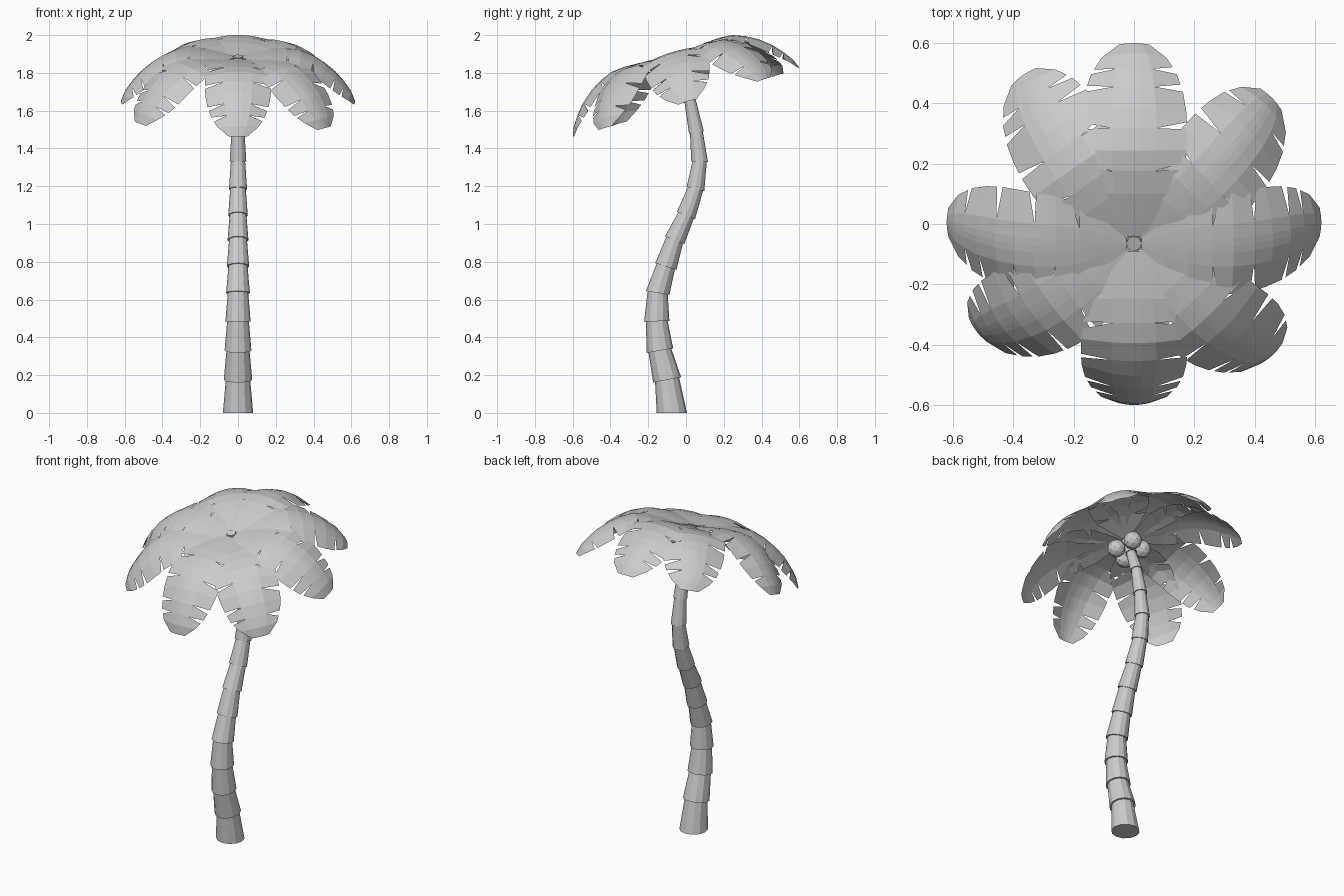
import bpy, bmesh, math, random
from mathutils import Vector, Matrix

if "Cube" in bpy.data.objects:
    bpy.data.objects.remove(bpy.data.objects["Cube"])

random.seed(4)


def finish(bm, name, matrix=None):
    mesh = bpy.data.meshes.new(name)
    bm.to_mesh(mesh)
    bm.free()
    ob = bpy.data.objects.new(name, mesh)
    bpy.context.collection.objects.link(ob)
    if matrix:
        ob.matrix_world = matrix
    return ob


# Trunk: S-shaped path (y, z), one flared cone per growth ring
PATH = [(-.075, 0), (-.10, .175), (-.138, .33), (-.155, .485), (-.15, .635),
        (-.107, .775), (-.06, .915), (0, 1.045), (.05, 1.185), (.072, 1.33),
        (.055, 1.485), (.022, 1.65), (-.025, 1.78), (-.065, 1.888)]
SIDES = 12
pts = [Vector((0, y, z)) for y, z in PATH]


def ring(bm, i, radius):
    a, b = pts[max(i - 1, 0)], pts[min(i + 1, len(pts) - 1)]
    t = Vector((0, 0, 1)) if i == 0 else (b - a).normalized()
    side = Vector((1, 0, 0))
    up = t.cross(side)
    return [bm.verts.new(pts[i] + radius * (math.cos(k * math.tau / SIDES) * side
                                            + math.sin(k * math.tau / SIDES) * up))
            for k in range(SIDES)]


def trunk_radius(i):
    return .080 - .0270 * pts[i].z


bm = bmesh.new()
for i in range(len(pts) - 1):
    low = ring(bm, i, trunk_radius(i))
    high = ring(bm, i + 1, trunk_radius(i + 1) * .86)
    for k in range(SIDES):
        j = (k + 1) % SIDES
        bm.faces.new((low[k], low[j], high[j], high[k]))
    bm.faces.new(low[::-1])
    bm.faces.new(high)
finish(bm, "trunk")

# Crown frame, tilted towards the front
CROWN = Matrix.Translation((0, -.065, 1.88)) @ Matrix.Rotation(math.radians(17), 4, 'X')

# Frond rows: distance out, height, half width, edge droop
ROWS = [(.025, 0, .02, 0), (.10, .012, .085, .004), (.18, .024, .145, .010),
        (.26, .028, .168, .018), (.33, .022, .175, .026), (.40, -.006, .176, .036),
        (.46, -.042, .173, .044), (.52, -.092, .162, .045), (.565, -.145, .142, .036),
        (.60, -.195, .108, .022), (.62, -.245, .05, .006)]
RIB, SPLIT = .14, .42


def row_at(t):
    i = max(0, min(int(t), len(ROWS) - 2))
    return [a + (b - a) * (t - i) for a, b in zip(ROWS[i], ROWS[i + 1])]


def frond_point(t, u):
    r, h, w, droop = row_at(t)
    a, b = row_at(max(t - .5, 0)), row_at(min(t + .5, len(ROWS) - 1))
    n = Vector((-(b[1] - a[1]), 0, b[0] - a[0])).normalized()
    return Vector((r, u * w, h)) - n * droop * u * u


def make_frond(angle, stretch, lift, name):
    bm = bmesh.new()
    n = len(ROWS) - 1
    for s in (-1, 1):
        # rows where a wedge gap separates two leaflets
        cuts = {3, 5, 7, 8} if random.random() < .5 else {2, 4, 6, 8}
        for i in range(n):
            # central blade strips
            for u0, u1 in ((0, RIB), (RIB, SPLIT)):
                corners = [(i, u0), (i + 1, u0), (i + 1, u1), (i, u1)]
                bm.faces.new([bm.verts.new(frond_point(t, s * u)) for t, u in corners][::s])
            # leaflets
            gap = random.uniform(.25, .45) if i in cuts else 0
            edge = [(i, SPLIT), (i + 1, SPLIT), (i + 1, 1), (i + gap, 1)]
            bm.faces.new([bm.verts.new(frond_point(t, s * u)) for t, u in edge][::s])
    bmesh.ops.remove_doubles(bm, verts=bm.verts, dist=.0005)
    m = CROWN @ Matrix.Rotation(math.radians(angle), 4, 'Z')
    m = m @ Matrix.Translation((0, 0, lift)) @ Matrix.Diagonal((stretch, 1, 1, 1))
    finish(bm, name, m)


FRONDS = [(0, 1), (43, 1.01), (90, 1), (126, 1.01), (180, 1), (216, 1.04), (270, 1.02), (315, 1.05)]
for k, (angle, stretch) in enumerate(FRONDS):
    make_frond(angle, stretch, .003 * (-1) ** k, f"frond_{k + 1}")

# Coconuts clustered under the crown
for k, angle in enumerate((-20, 68, 150, 250)):
    bm = bmesh.new()
    bmesh.ops.create_icosphere(bm, subdivisions=2, radius=.052)
    a = math.radians(angle)
    m = CROWN @ Matrix.Translation((.075 * math.cos(a), .075 * math.sin(a), -.07))
    finish(bm, f"coconut_{k + 1}", m)
